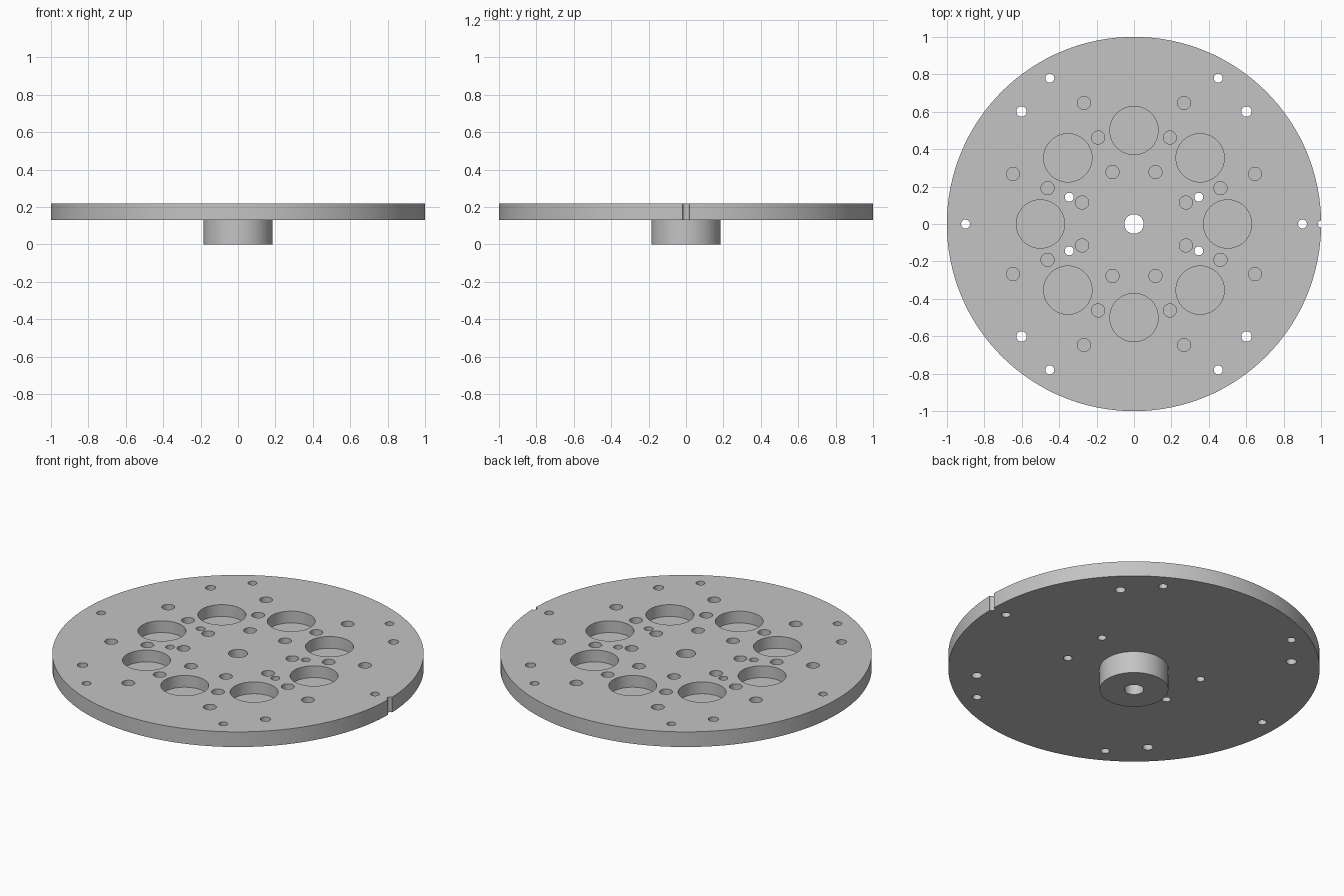
import bpy, bmesh
from math import cos, sin, radians
from mathutils import Matrix, Vector

cube = bpy.data.objects.get("Cube")
if cube:
    bpy.data.objects.remove(cube, do_unlink=True)

PLATE_BOTTOM, PLATE_TOP = 0.13, 0.22
POCKET_FLOOR = 0.15

steel = bpy.data.materials.new("machined grey")
steel.use_nodes = True
grey = (0.55, 0.55, 0.55, 1)
steel.diffuse_color = grey
steel.node_tree.nodes["Principled BSDF"].inputs["Base Color"].default_value = grey


def add_cylinder(bm, x, y, radius, z0, z1, sides):
    bmesh.ops.create_cone(
        bm, cap_ends=True, segments=sides, radius1=radius, radius2=radius,
        depth=z1 - z0, matrix=Matrix.Translation(Vector((x, y, (z0 + z1) / 2))))


def make_object(name, bm):
    mesh = bpy.data.meshes.new(name)
    bm.to_mesh(mesh)
    bm.free()
    mesh.materials.append(steel)
    obj = bpy.data.objects.new(name, mesh)
    bpy.context.collection.objects.link(obj)
    return obj


def disc(name, radius, z0, z1, sides):
    bm = bmesh.new()
    add_cylinder(bm, 0, 0, radius, z0, z1, sides)
    return make_object(name, bm)


def combine(target, tool, operation):
    mod = target.modifiers.new(operation.lower(), 'BOOLEAN')
    mod.operation, mod.object, mod.solver = operation, tool, 'EXACT'
    bpy.context.view_layer.objects.active = target
    bpy.ops.object.modifier_apply(modifier=mod.name)
    bpy.data.objects.remove(tool, do_unlink=True)


def ring(bm, count, start, distance, radius, floor, sides=32):
    for i in range(count):
        a = radians(start + 360 * i / count)
        add_cylinder(bm, distance * cos(a), distance * sin(a), radius, floor, 0.4, sides)


# Round plate with the hub below it
plate = disc("indexing_plate", 1.0, PLATE_BOTTOM, PLATE_TOP, 128)
combine(plate, disc("hub", 0.185, 0.0, 0.17, 64), 'UNION')

holes = bmesh.new()
# Centre bore, through holes and rim notch
ring(holes, 1, 0, 0, 0.052, -0.2)
ring(holes, 4, 45, 0.85, 0.028, -0.2)
ring(holes, 6, 0, 0.9, 0.024, -0.2)
ring(holes, 1, 0, 1.0, 0.018, -0.2)
for sx in (-1, 1):
    for sy in (-1, 1):
        add_cylinder(holes, 0.346 * sx, 0.143 * sy, 0.024, -0.2, 0.4, 32)
# Large round pockets and the three rings of blind holes
ring(holes, 8, 0, 0.5, 0.129, POCKET_FLOOR, 64)
for distance in (0.3, 0.5, 0.7):
    ring(holes, 8, 22.5, distance, 0.035, POCKET_FLOOR)
combine(plate, make_object("hole_cutters", holes), 'DIFFERENCE')

# Smooth the round walls and keep the rims sharp
bpy.ops.object.select_all(action='DESELECT')
plate.select_set(True)
bpy.context.view_layer.objects.active = plate
bpy.ops.object.shade_smooth_by_angle(angle=radians(30))
